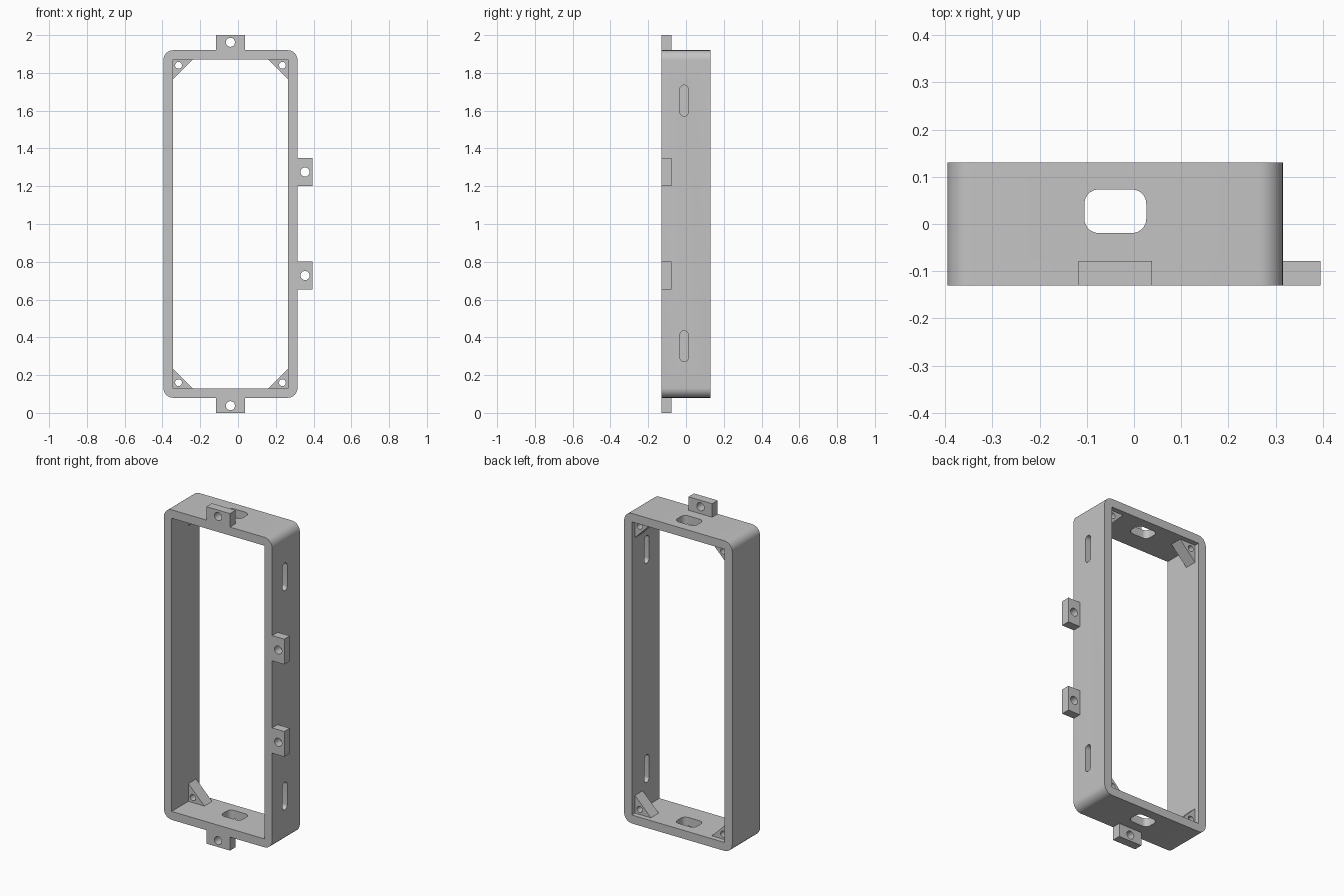
import bpy
import bmesh
from math import cos, sin, pi
from mathutils import Vector

if "Cube" in bpy.data.objects:
    bpy.data.objects.remove(bpy.data.objects["Cube"])

grey = bpy.data.materials.new("plain grey")
grey.use_nodes = True
grey.diffuse_color = (0.55, 0.55, 0.55, 1)
grey.node_tree.nodes["Principled BSDF"].inputs["Base Color"].default_value = (0.55, 0.55, 0.55, 1)

# Which world position a profile point (u, v) at depth d takes, per extrusion axis
PLACE = {
    "x": lambda u, v, d: Vector((d, u, v)),
    "y": lambda u, v, d: Vector((u, d, v)),
    "z": lambda u, v, d: Vector((u, v, d)),
}


def rounded(u0, u1, v0, v1, r=0.0, steps=10):
    """Outline of a rectangle, with corners of radius r."""
    if r == 0:
        return [(u0, v0), (u1, v0), (u1, v1), (u0, v1)]
    centres = [(u1 - r, v1 - r), (u0 + r, v1 - r), (u0 + r, v0 + r), (u1 - r, v0 + r)]
    points = []
    for quarter, (cu, cv) in enumerate(centres):
        for i in range(steps + 1):
            a = (quarter + i / steps) * pi / 2
            points.append((cu + r * cos(a), cv + r * sin(a)))
    return points


def circle(u, v, r, count=32):
    return [(u + r * cos(2 * pi * i / count), v + r * sin(2 * pi * i / count)) for i in range(count)]


def prism(name, outline, axis, d0, d1):
    """Extrude an outline along an axis from d0 to d1."""
    bm = bmesh.new()
    face = bm.faces.new([bm.verts.new(PLACE[axis](u, v, d0)) for u, v in outline])
    grown = bmesh.ops.extrude_face_region(bm, geom=[face])["geom"]
    moved = [g for g in grown if isinstance(g, bmesh.types.BMVert)]
    bmesh.ops.translate(bm, verts=moved, vec=PLACE[axis](0, 0, d1 - d0))
    bmesh.ops.remove_doubles(bm, verts=bm.verts, dist=1e-5)
    bmesh.ops.recalc_face_normals(bm, faces=bm.faces)
    mesh = bpy.data.meshes.new(name)
    bm.to_mesh(mesh)
    bm.free()
    mesh.materials.append(grey)
    obj = bpy.data.objects.new(name, mesh)
    bpy.context.collection.objects.link(obj)
    return obj


def activate(obj):
    bpy.ops.object.select_all(action="DESELECT")
    obj.select_set(True)
    bpy.context.view_layer.objects.active = obj


def cut(obj, outline, axis, d0, d1):
    """Cut a prism-shaped opening through an object."""
    cutter = prism("cutter", outline, axis, d0, d1)
    cutter.hide_render = True
    mod = obj.modifiers.new("opening", "BOOLEAN")
    mod.operation = "DIFFERENCE"
    mod.solver = "EXACT"
    mod.object = cutter
    activate(obj)
    bpy.ops.object.modifier_apply(modifier=mod.name)
    bpy.data.objects.remove(cutter)


def smooth(obj):
    activate(obj)
    bpy.ops.object.shade_smooth_by_angle(angle=pi / 6)


LEFT, RIGHT, BOTTOM, TOP = -0.395, 0.315, 0.08, 1.92
FRONT, BACK, WALL = -0.13, 0.13, 0.05
MID = (LEFT + RIGHT) / 2
IN_L, IN_R, IN_B, IN_T = LEFT + WALL, RIGHT - WALL, BOTTOM + WALL, TOP - WALL

# Rectangular frame, rounded outside and square inside
frame = prism("frame", rounded(LEFT, RIGHT, BOTTOM, TOP, 0.052), "y", FRONT, BACK)
cut(frame, rounded(IN_L, IN_R, IN_B, IN_T), "y", -1, 1)

# Cable opening through the top and bottom walls
cut(frame, rounded(-0.105, 0.026, -0.019, 0.073, 0.03), "z", -1, 3)

# Narrow slots in one side wall
for z in (0.353, 1.653):
    cut(frame, rounded(-0.032, 0.012, z - 0.082, z + 0.082, 0.0215), "x", 0, 1)

# Mounting tabs with screw holes, flush with the front
tabs = [
    ("top_tab", (-0.117, 0.038, TOP, 2.0), (MID, 1.962)),
    ("bottom_tab", (-0.117, 0.038, 0.0, BOTTOM), (MID, 0.038)),
    ("upper_side_tab", (RIGHT, 0.395, 1.2, 1.35), (0.355, 1.275)),
    ("lower_side_tab", (RIGHT, 0.395, 0.652, 0.802), (0.355, 0.727)),
]
for name, box, hole in tabs:
    tab = prism(name, rounded(*box), "y", FRONT, -0.078)
    cut(tab, circle(*hole, 0.024), "y", -1, 1)
    smooth(tab)

# Triangular corner brackets with screw holes
LEG, INSET = 0.105, 0.03
for side, x, sx in (("right", IN_L, 1), ("left", IN_R, -1)):
    for level, z, sz in (("lower", IN_B, 1), ("upper", IN_T, -1)):
        corner = [(x, z), (x + sx * LEG, z), (x, z + sz * LEG)]
        bracket = prism(f"{level}_{side}_corner_bracket", corner, "y", 0.027, 0.1)
        cut(bracket, circle(x + sx * INSET, z + sz * INSET, 0.018), "y", -1, 1)
        smooth(bracket)

smooth(frame)
